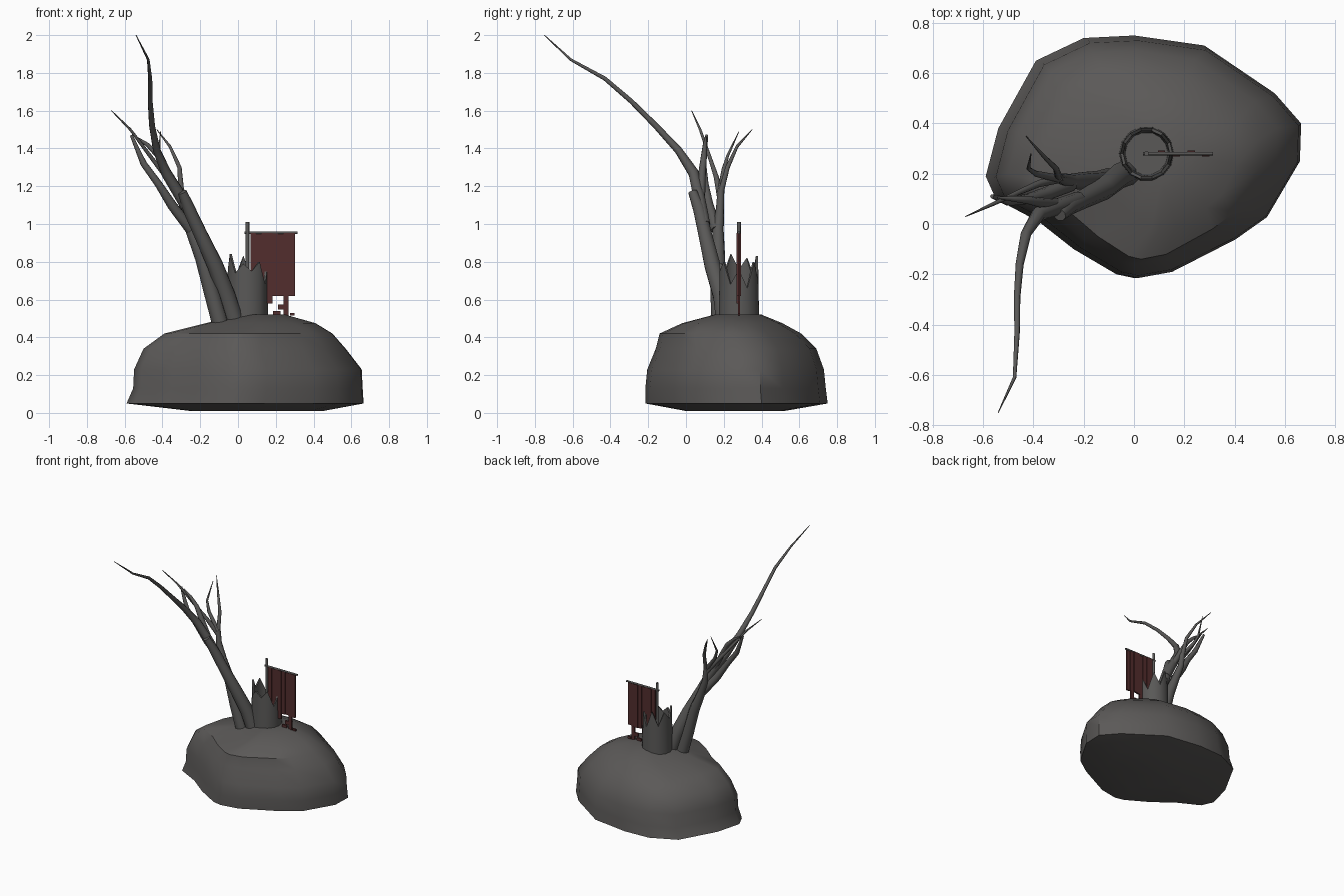
import bpy, bmesh, math
from mathutils import Vector

cube = bpy.data.objects.get("Cube")
if cube:
    bpy.data.objects.remove(cube)


def material(name, rgb):
    m = bpy.data.materials.new(name)
    m.use_nodes = True
    m.diffuse_color = (*rgb, 1)
    m.node_tree.nodes["Principled BSDF"].inputs["Base Color"].default_value = (*rgb, 1)
    return m


STONE = material("stone grey", (0.105, 0.100, 0.097))
BARK = material("bark grey", (0.100, 0.098, 0.095))
CLOTH = material("dark red cloth", (0.085, 0.026, 0.026))


def finish(name, bm, mat, angle=None):
    bmesh.ops.recalc_face_normals(bm, faces=bm.faces)
    mesh = bpy.data.meshes.new(name)
    bm.to_mesh(mesh)
    bm.free()
    mesh.materials.append(mat)
    ob = bpy.data.objects.new(name, mesh)
    bpy.context.collection.objects.link(ob)
    if angle:
        bpy.ops.object.select_all(action="DESELECT")
        ob.select_set(True)
        bpy.context.view_layer.objects.active = ob
        bpy.ops.object.shade_smooth_by_angle(angle=math.radians(angle))
    return ob


def bridge(bm, a, b):
    n = len(a)
    for i in range(n):
        bm.faces.new((a[i], a[(i + 1) % n], b[(i + 1) % n], b[i]))


# Boulder: one irregular outline, fitted to a box at each height
outline = [(-.59, .19), (-.54, .38), (-.39, .65), (-.2, .74), (0, .75), (.28, .71),
           (.56, .52), (.665, .4), (.66, .25), (.53, .03), (.4, -.06), (.14, -.19),
           (0, -.215), (-.07, -.2), (-.24, -.1), (-.38, .01), (-.55, .1)]
# height, x min, x max, y min, y max
layers = [(.01, -.25, .45, 0, .52), (.05, -.59, .665, -.215, .75), (.13, -.555, .66, -.215, .74),
          (.23, -.55, .655, -.205, .73), (.34, -.5, .57, -.16, .69), (.42, -.39, .5, -.14, .61),
          (.475, -.17, .41, -.02, .51), (.52, 0, .25, .15, .4)]
bm = bmesh.new()
rings = []
for z, x0, x1, y0, y1 in layers:
    rings.append([bm.verts.new((x0 + (x + .59) / 1.255 * (x1 - x0),
                                y0 + (y + .215) / .965 * (y1 - y0), z)) for x, y in outline])
for a, b in zip(rings, rings[1:]):
    bridge(bm, a, b)
bm.faces.new(rings[0])
bm.faces.new(rings[-1])
finish("boulder", bm, STONE, 40)

# Hollow broken stump with a jagged rim
CENTRE = Vector((.05, .28, 0))
heights = [.76, .66, .8, .7, .83, .72, .82, .76, .84, .74, .79, .75, .8, .68]
bm = bmesh.new()


def stump_ring(radius, zs):
    n = len(zs)
    return [bm.verts.new(CENTRE + Vector((radius * math.cos(math.tau * i / n),
                                          radius * math.sin(math.tau * i / n), z)))
            for i, z in enumerate(zs)]


low = [.46] * len(heights)
loops = [stump_ring(.11, low), stump_ring(.104, heights),
         stump_ring(.092, heights), stump_ring(.085, [.56] * len(heights))]
for a, b in zip(loops, loops[1:]):
    bridge(bm, a, b)
bm.faces.new(loops[0])
bm.faces.new(loops[-1])
finish("broken_stump", bm, BARK, 35)


# Bare tree: tapering tubes through points (x, y, z, radius)
def branch(name, points):
    curve = bpy.data.curves.new(name, "CURVE")
    curve.dimensions = "3D"
    curve.bevel_depth = 1
    curve.bevel_resolution = 2
    curve.use_fill_caps = True
    spline = curve.splines.new("POLY")
    spline.points.add(len(points) - 1)
    for p, (x, y, z, r) in zip(spline.points, points):
        p.co = (x, y, z, 1)
        p.radius = r
    curve.materials.append(BARK)
    ob = bpy.data.objects.new(name, curve)
    bpy.context.collection.objects.link(ob)
    bpy.ops.object.select_all(action="DESELECT")
    ob.select_set(True)
    bpy.context.view_layer.objects.active = ob
    bpy.ops.object.convert(target="MESH")
    bpy.ops.object.shade_smooth_by_angle(angle=math.radians(50))


branch("front_trunk", [(-.01, .21, .46, .052), (-.06, .19, .62, .05), (-.12, .14, .78, .045),
                       (-.2, .1, .95, .038), (-.26, .07, 1.08, .035), (-.295, .035, 1.17, .025)])
branch("back_trunk", [(-.09, .18, .46, .045), (-.14, .17, .64, .042), (-.19, .17, .82, .038),
                      (-.25, .17, .97, .03), (-.29, .18, 1.08, .022), (-.3, .185, 1.18, .018)])
branch("long_limb", [(-.22, .1, 1, .03), (-.3, .07, 1.14, .033), (-.38, .04, 1.27, .029),
                     (-.43, -.04, 1.39, .021), (-.455, -.16, 1.52, .016), (-.465, -.29, 1.65, .013),
                     (-.465, -.43, 1.77, .011), (-.475, -.61, 1.87, .007), (-.54, -.75, 2, .002)])
branch("side_limb", [(-.25, .16, .97, .03), (-.35, .12, 1.1, .027), (-.42, .1, 1.21, .021),
                     (-.5, .09, 1.32, .018), (-.565, .11, 1.47, .008)])
branch("left_limb", [(-.28, .08, 1.1, .02), (-.37, .085, 1.27, .02), (-.42, .095, 1.36, .016),
                     (-.48, .1, 1.42, .011), (-.54, .105, 1.46, .005)])
branch("outer_twig", [(-.3, .18, 1.15, .018), (-.38, .16, 1.25, .014), (-.45, .13, 1.34, .011),
                      (-.57, .075, 1.5, .007), (-.67, .03, 1.6, .002)])
branch("rear_twig", [(-.3, .185, 1.17, .016), (-.31, .22, 1.3, .012), (-.36, .27, 1.41, .008),
                     (-.43, .35, 1.5, .002)])
branch("upright_twig", [(-.3, .18, 1.17, .016), (-.39, .2, 1.29, .012), (-.42, .22, 1.36, .008),
                        (-.41, .28, 1.49, .002)])


# Banner: pole, crossbar and ragged cloth
def rod(name, a, b, radius):
    branch(name, [(*a, radius), (*b, radius)])


rod("banner_pole", (.05, .28, .48), (.05, .28, 1.01), .01)
rod("banner_crossbar", (.035, .28, .954), (.315, .28, .954), .007)


def box(bm, x0, x1, z0, z1, y=.28, t=.006):
    v = bmesh.ops.create_cube(bm, size=1)["verts"]
    for p in v:
        p.co = ((x0 + x1) / 2 + p.co.x * (x1 - x0), y + p.co.y * 2 * t,
                (z0 + z1) / 2 + p.co.z * (z1 - z0))


bm = bmesh.new()
# hanging strips, each set slightly forward or back as folds
bottoms = [.66, .6, .62, .58, .62, .62, .62, .62]
for i, z in enumerate(bottoms):
    x = .065 + i * .0295
    box(bm, x, x + .0295, z, .952, .28 + .006 * math.sin(i * 1.6))
# tattered lower scraps
for x0, x1, z0, z1 in [(.24, .268, .54, .62), (.212, .24, .548, .575), (.185, .225, .52, .54),
                       (.24, .268, .512, .54), (.275, .3, .515, .53)]:
    box(bm, x0, x1, z0, z1)
finish("banner_cloth", bm, CLOTH)
